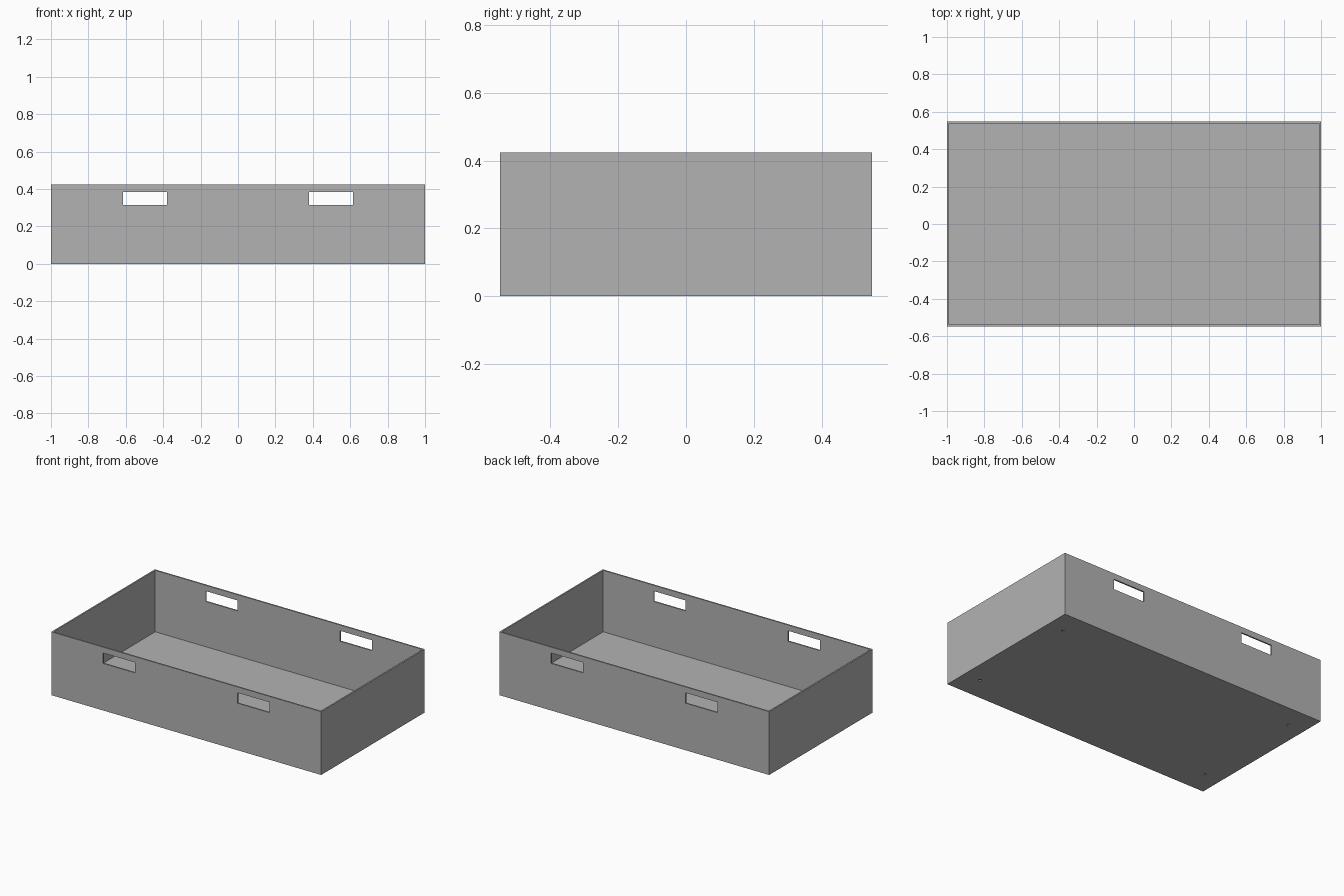
import bpy

cube = bpy.data.objects.get("Cube")
if cube:
    bpy.data.objects.remove(cube, do_unlink=True)

LENGTH, DEPTH, HEIGHT = 2.0, 1.096, 0.424
WALL, FLOOR = 0.01, 0.012

grey = bpy.data.materials.new("mid grey")
grey.use_nodes = True
colour = (0.45, 0.45, 0.45, 1)
grey.diffuse_color = colour
grey.node_tree.nodes["Principled BSDF"].inputs["Base Color"].default_value = colour


def box(name, size, centre):
    bpy.ops.mesh.primitive_cube_add(size=1, location=centre)
    obj = bpy.context.object
    obj.name = name
    obj.scale = size
    bpy.ops.object.transform_apply(location=True, rotation=False, scale=True)
    obj.data.materials.append(grey)
    return obj


def cut(target, cutter):
    """Subtract the cutter from the target, then discard the cutter."""
    cutter.hide_render = True
    mod = target.modifiers.new("cut", 'BOOLEAN')
    mod.operation = 'DIFFERENCE'
    mod.solver = 'EXACT'
    mod.object = cutter
    bpy.context.view_layer.objects.active = target
    bpy.ops.object.modifier_apply(modifier=mod.name)
    bpy.data.objects.remove(cutter, do_unlink=True)


# Open-topped tray
tray = box("tray", (LENGTH, DEPTH, HEIGHT), (0, 0, HEIGHT / 2))
cut(tray, box("cavity_cutter", (LENGTH - 2 * WALL, DEPTH - 2 * WALL, HEIGHT),
              (0, 0, HEIGHT / 2 + FLOOR)))

for side in (-1, 1):
    # Hand slots through the front and back walls
    cut(tray, box("slot_cutter", (0.235, DEPTH * 2, 0.07), (side * 0.498, 0, 0.35)))
    # Shallow round sockets near the corners of the underside
    for end in (-1, 1):
        bpy.ops.mesh.primitive_cylinder_add(vertices=16, radius=0.009, depth=0.012,
                                            location=(side * 0.88, end * 0.385, 0))
        cut(tray, bpy.context.object)
